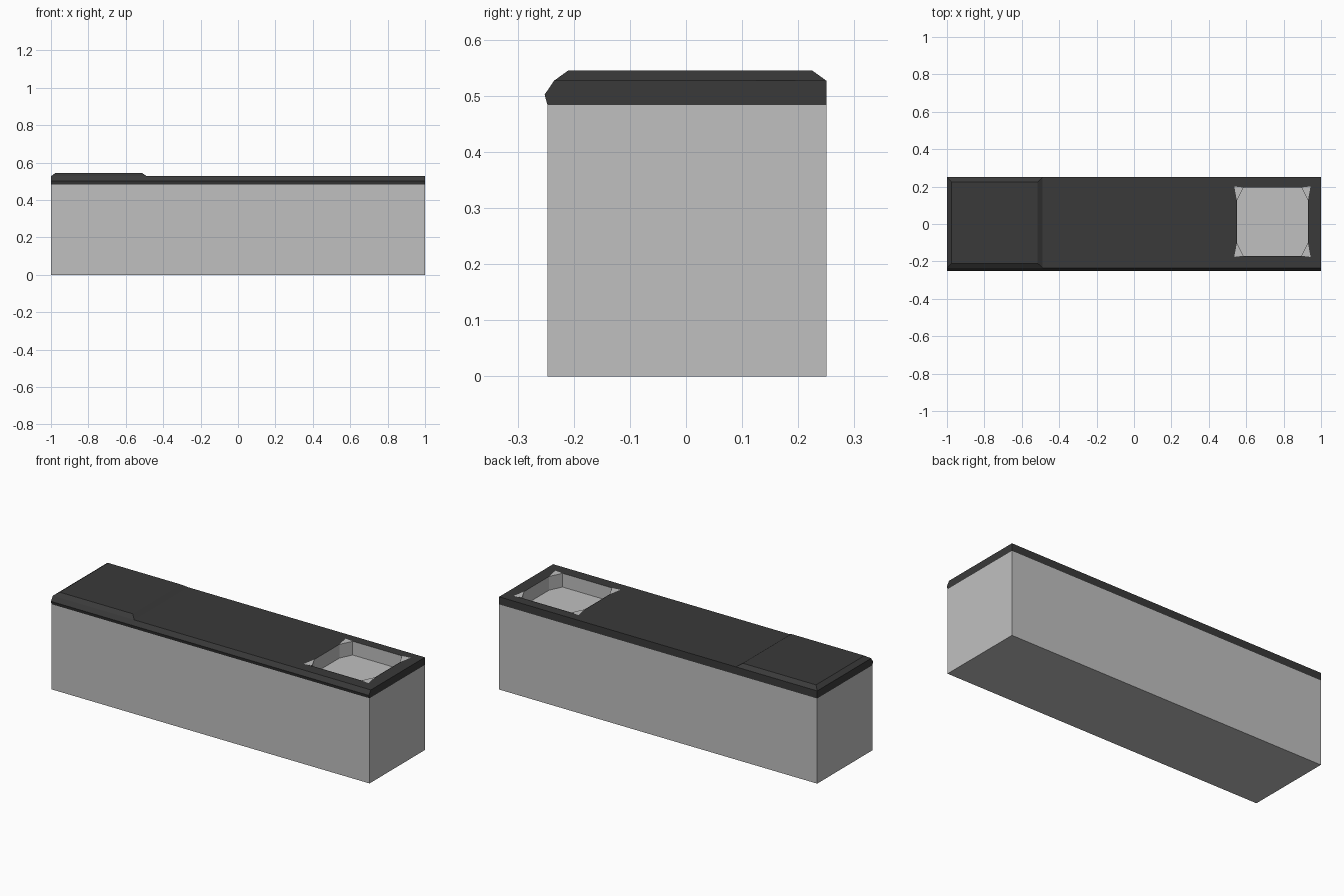
import bpy, bmesh

if "Cube" in bpy.data.objects:
    bpy.data.objects.remove(bpy.data.objects["Cube"])


def material(name, v):
    m = bpy.data.materials.new(name)
    m.diffuse_color = (v, v, v, 1)
    m.use_nodes = True
    m.node_tree.nodes["Principled BSDF"].inputs["Base Color"].default_value = m.diffuse_color
    return m


LIGHT = material("light grey", 0.527)
DARK = material("dark grey", 0.042)


def make(name, verts, faces, mat, solid=True):
    me = bpy.data.meshes.new(name)
    me.from_pydata(verts, [], faces)
    bm = bmesh.new()
    bm.from_mesh(me)
    if solid:
        bmesh.ops.recalc_face_normals(bm, faces=bm.faces)
    bm.to_mesh(me)
    bm.free()
    me.materials.append(mat)
    ob = bpy.data.objects.new(name, me)
    bpy.context.collection.objects.link(ob)
    return ob


def loft(name, a, b, mat):
    """Closed solid between two matching outlines."""
    n = len(a)
    sides = [(i, (i + 1) % n, n + (i + 1) % n, n + i) for i in range(n)]
    return make(name, a + b, sides + [tuple(range(n))[::-1], tuple(range(n, 2 * n))], mat)


def rect(x0, x1, y0, y1, z):
    return [(x0, y0, z), (x1, y0, z), (x1, y1, z), (x0, y1, z)]


def cut(target, cutter):
    mod = target.modifiers.new("cut", 'BOOLEAN')
    mod.object = cutter
    mod.solver = 'EXACT'
    bpy.context.view_layer.objects.active = target
    bpy.ops.object.modifier_apply(modifier=mod.name)
    bpy.data.objects.remove(cutter)


# Basin outline: rectangle with chamfered corners
X0, X1, Y0, Y1 = 0.55, 0.93, -0.17, 0.195
CX, CY = 0.035, 0.07
octagon = [(X0 + CX, Y0), (X1 - CX, Y0), (X1, Y0 + CY), (X1, Y1 - CY),
           (X1 - CX, Y1), (X0 + CX, Y1), (X0, Y1 - CY), (X0, Y0 + CY)]


def ring(z):
    return [(x, y, z) for x, y in octagon]


# Cabinet body with the lower part of the basin cut in
body = loft("cabinet_body", rect(-1, 1, -0.247, 0.25, 0), rect(-1, 1, -0.247, 0.25, 0.484), LIGHT)
cut(body, loft("basin_cutter", ring(0.45), ring(0.6), LIGHT))

# Worktop: profile with a pointed front lip, run along x
profile = [(-0.247, 0.484), (-0.252, 0.502), (-0.235, 0.527), (0.25, 0.527), (0.25, 0.484)]
top = loft("worktop", [(-1, y, z) for y, z in profile], [(1, y, z) for y, z in profile], DARK)
e = 0.001
cut(top, loft("hole_cutter", rect(X0 - e, X1 + e, Y0 - e, Y1 + e, 0.4),
              rect(X0 - e, X1 + e, Y0 - e, Y1 + e, 0.6), DARK))

# Raised worktop section with sloped edges
loft("raised_section", rect(-1, -0.488, -0.235, 0.25, 0.527),
     rect(-0.975, -0.515, -0.21, 0.225, 0.545), DARK)

# Basin lining with flat corner tabs
ZT = 0.528
verts = ring(0.484) + ring(ZT)
faces = [((i + 1) % 8, i, 8 + i, 8 + (i + 1) % 8) for i in range(8)]
t = 0.014
corners = [(X1, Y0, 1, -1, 1), (X1, Y1, 1, 1, 3), (X0, Y1, -1, 1, 5), (X0, Y0, -1, -1, 7)]
for x, y, sx, sy, i in corners:
    k = len(verts)
    verts.append((x + sx * t, y + sy * 0.006, ZT))
    faces.append((8 + i, k, 8 + (i + 1) % 8))
make("basin_lining", verts, faces, LIGHT, solid=False)
